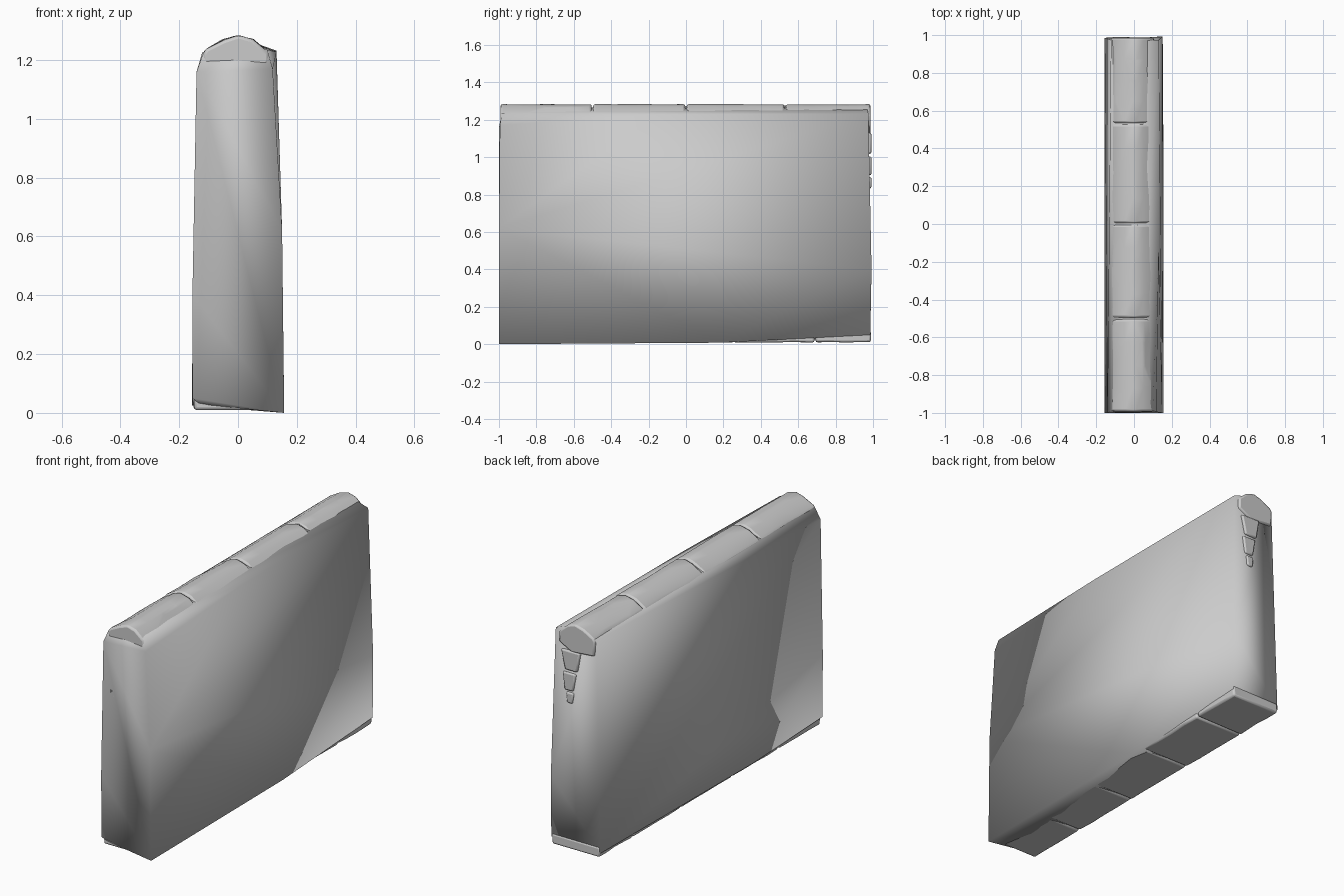
import bpy, bmesh, random
from mathutils import Vector

if "Cube" in bpy.data.objects:
    bpy.data.objects.remove(bpy.data.objects["Cube"])

random.seed(4)


def finish(bm, name, bevel=0.0, smooth_all=False):
    """Turn a bmesh into a smooth-shaded object, optionally with rounded edges."""
    bmesh.ops.recalc_face_normals(bm, faces=bm.faces)
    me = bpy.data.meshes.new(name)
    bm.to_mesh(me)
    bm.free()
    ob = bpy.data.objects.new(name, me)
    bpy.context.collection.objects.link(ob)
    if bevel:
        m = ob.modifiers.new("worn_edges", 'BEVEL')
        m.width, m.segments, m.limit_method = bevel, 2, 'ANGLE'
        m.angle_limit = 0.5
    bpy.ops.object.select_all(action='DESELECT')
    ob.select_set(True)
    bpy.context.view_layer.objects.active = ob
    if smooth_all:
        bpy.ops.object.shade_smooth()
    else:
        bpy.ops.object.shade_smooth_by_angle(angle=0.6)
    return ob


def extrude_stone(name, profile, y0, y1, wobble, bevel):
    """Stone with an x-z outline, run along y in steps with a worn surface."""
    bm = bmesh.new()
    rings = []
    steps = 5
    for i in range(steps):
        y = y0 + (y1 - y0) * i / (steps - 1)
        rings.append([bm.verts.new((x + random.uniform(-wobble, wobble), y,
                                    z - random.uniform(0, wobble)))
                      for x, z in profile])
    n = len(profile)
    for a, b in zip(rings, rings[1:]):
        for k in range(n):
            bm.faces.new((a[k], a[(k + 1) % n], b[(k + 1) % n], b[k]))
    bm.faces.new(rings[0])
    bm.faces.new(rings[-1])
    return finish(bm, name, bevel)


# Wall body: tapered convex block with slightly sheared corners
front = [(-.155, -.997, .05), (-.13, -.985, .03), (.157, -1, 0), (.15, -1, .62),
         (.118, -.995, 1.17), (.10, -.985, 1.235), (-.155, -1, .40),
         (-.141, -1, 1.16), (-.118, -.985, 1.225)]
middle = [(.157, .18, .008), (.131, -.15, 1.228), (-.156, -.38, .025)]
back = [(-.155, .985, .035), (.152, .985, .05), (.150, .992, .40),
        (.131, .975, 1.232), (0, .965, 1.279), (-.122, .975, 1.225)]
ridge = [(.03, -.8, 1.262), (-.05, -.9, 1.25), (-.05, .96, 1.25)]
bm = bmesh.new()
for p in front + middle + back + ridge:
    bm.verts.new(p)
hull = bmesh.ops.convex_hull(bm, input=bm.verts)
bmesh.ops.delete(bm, geom=[v for v in bm.verts if not v.link_faces], context='VERTS')
finish(bm, "wall_body", smooth_all=True)

# Coping stones along the top
cap = [(-.112, 1.135), (-.119, 1.222), (-.105, 1.240), (-.05, 1.272), (0, 1.286),
       (.05, 1.272), (.108, 1.225), (.108, 1.165), (.03, 1.125)]
joints = [-.996, -.5, 0, .53, .99]
for i, (a, b) in enumerate(zip(joints, joints[1:])):
    extrude_stone(f"coping_stone_{i + 1}", cap, a + .004, b - .004, .004, .011)

# Footing stones along the bottom
foot = [(-.148, .012), (.146, .012), (.15, .07), (-.153, .07)]
joints = [-.99, -.62, -.2, .25, .69, .992]
for i, (a, b) in enumerate(zip(joints, joints[1:])):
    extrude_stone(f"footing_stone_{i + 1}", foot, a + .003, b - .003, .003, .01)

# Exposed stones in the two ends: x, z, width, height, outer y
end_stones = [(.03, 1.075, .12, .11, .991), (.04, .955, .08, .10, .991),
              (.035, .865, .05, .06, .991), (-.085, .88, .05, .06, -1.0)]
for i, (x, z, w, h, y) in enumerate(end_stones):
    outline = [(x - w * .35, z - h / 2), (x + w * .3, z - h / 2), (x + w / 2, z + h / 2),
               (x - w / 2, z + h / 2)]
    inner = y - .04 if y > 0 else y + .04
    extrude_stone(f"end_stone_{i + 1}", outline, inner, y, .003, .008)
